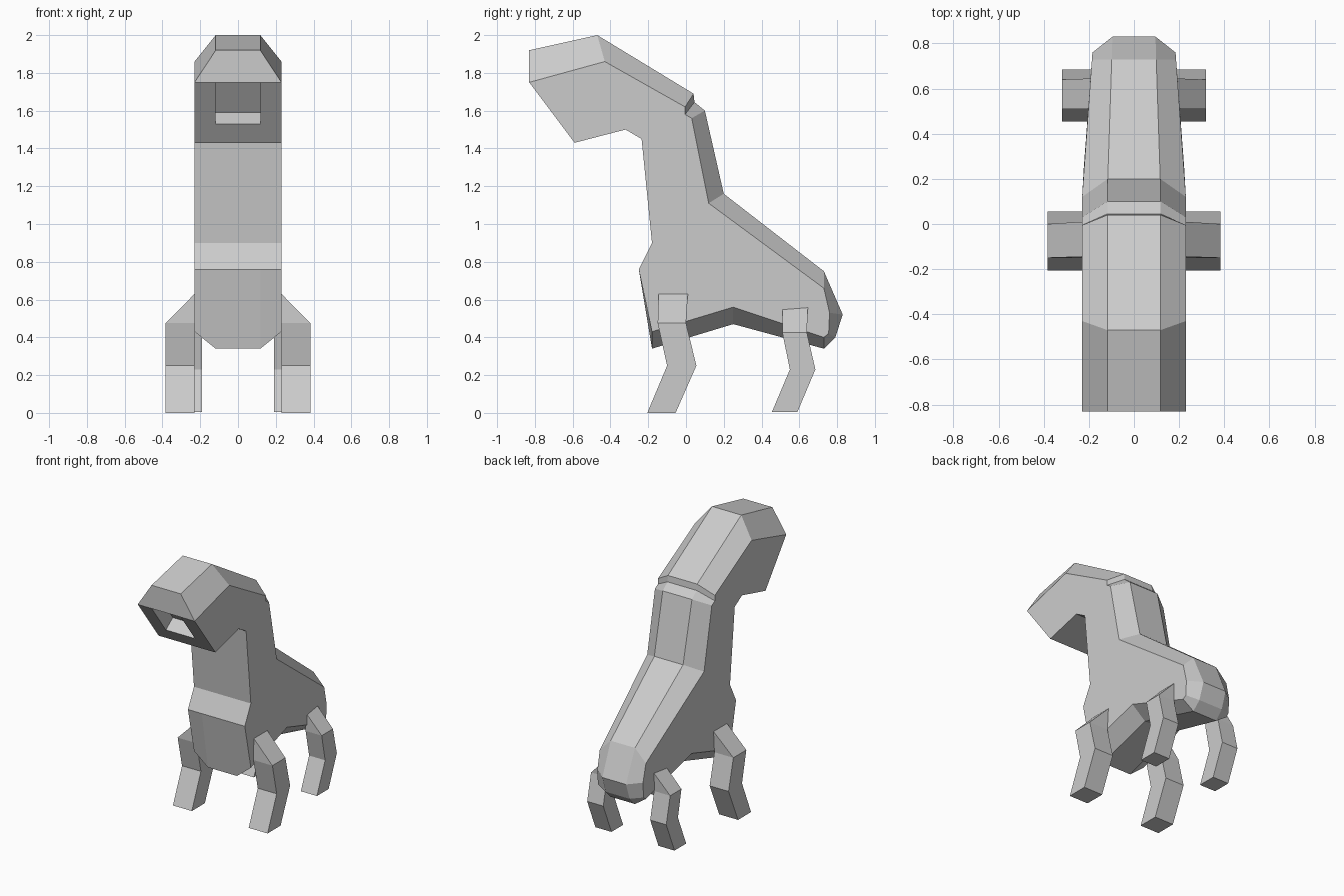
import bpy, bmesh

if "Cube" in bpy.data.objects:
    bpy.data.objects.remove(bpy.data.objects["Cube"])

grey = bpy.data.materials.new("plain grey")
grey.diffuse_color = (0.6, 0.6, 0.6, 1)
grey.use_nodes = True
grey.node_tree.nodes["Principled BSDF"].inputs["Base Color"].default_value = grey.diffuse_color


def finish(bm, name):
    bmesh.ops.remove_doubles(bm, verts=bm.verts, dist=0.0005)
    bmesh.ops.recalc_face_normals(bm, faces=bm.faces)
    mesh = bpy.data.meshes.new(name)
    bm.to_mesh(mesh)
    bm.free()
    mesh.materials.append(grey)
    bpy.context.collection.objects.link(bpy.data.objects.new(name, mesh))


# Body outline as pairs: (y, z) on the flank, (y, z) on the centre strip
OUTLINE = [
    ((-.83, 1.75), (-.83, 1.75)),   # mouth top
    ((-.665, 1.53), (-.665, 1.53)),  # mouth bottom
    ((-.59, 1.43), (-.59, 1.43)),   # chin
    ((-.32, 1.50), (-.32, 1.50)),   # jaw
    ((-.235, 1.45), (-.235, 1.45)),  # throat
    ((-.18, .90), (-.18, .90)),     # neck base
    ((-.25, .76), (-.25, .76)),     # chest
    ((-.18, .43), (-.18, .34)),     # chest bottom
    ((.25, .56), (.25, .47)),       # belly
    ((.73, .40), (.73, .34)),       # rump bottom
    ((.755, .42), (.79, .40)),
    ((.76, .53), (.83, .52)),       # rump tip
    ((.73, .66), (.73, .75)),       # rump top
    ((.12, 1.11), (.20, 1.16)),     # withers
    ((.03, 1.56), (.10, 1.60)),     # neck back
    ((-.005, 1.58), (.045, 1.645)),  # step under the head
    ((-.005, 1.62), (.04, 1.69)),   # nape
    ((-.43, 1.86), (-.47, 2.0)),    # crown
    ((-.83, 1.75), (-.83, 1.92)),   # nose
]


def taper(y):
    return max(0, y - .15) / .6


bm = bmesh.new()
rings = []
for (oy, oz), (iy, iz) in OUTLINE:
    wo, wi = .23 - .045 * taper(oy), .118 - .02 * taper(iy)
    rings.append([bm.verts.new(p) for p in (
        (-wo, oy, oz), (-wi, iy, iz), (wi, iy, iz), (wo, oy, oz))])
n = len(rings)
for i in range(n):
    a, b = rings[i], rings[(i + 1) % n]
    for k in range(3):
        if i == 0 and k == 1:
            continue                 # left open for the mouth
        if i == n - 1 and k != 1:    # flank point is shared here
            bm.faces.new((a[1], b[1], b[0]) if k == 0 else (a[2], b[3], b[2]))
        else:
            bm.faces.new((a[k], a[k + 1], b[k + 1], b[k]))

# Flanks: the last ring repeats the first flank point, so skip it
for k in (0, 3):
    bm.faces.new([r[k] for r in rings[:-1]])

# Mouth recess, sunk along the muzzle normal
rim = [rings[0][1], rings[0][2], rings[1][2], rings[1][1]]
back = [bm.verts.new((v.co.x, v.co.y + .08, v.co.z + .06)) for v in rim]
for i in range(4):
    j = (i + 1) % 4
    bm.faces.new((rim[i], rim[j], back[j], back[i]))
bm.faces.new(back)
finish(bm, "body")


# Legs: levels of (front y, back y, z); the top level is an edge on the flank
def leg(name, side, x_in, x_out, levels):
    bm = bmesh.new()
    loops = []
    for i, (y0, y1, z) in enumerate(levels):
        xo = x_in if i == 0 else x_out
        loops.append([bm.verts.new((side * x, y, z)) for x, y in (
            (x_in, y0), (xo, y0), (xo, y1), (x_in, y1))])
    bmesh.ops.remove_doubles(bm, verts=loops[0], dist=.0005)
    t, s = [v for v in bm.verts if v.is_valid and v not in sum(loops[1:], [])], loops[1]
    t.sort(key=lambda v: v.co.y)
    for f in ((t[0], s[0], s[1]), (t[1], s[2], s[3]),
              (t[0], s[1], s[2], t[1]), (t[0], t[1], s[3], s[0])):
        bm.faces.new(f)
    for a, b in zip(loops[1:], loops[2:]):
        for k in range(4):
            m = (k + 1) % 4
            bm.faces.new((a[k], a[m], b[m], b[k]))
    bm.faces.new(loops[-1])
    finish(bm, name)


for side, label in ((-1, "left"), (1, "right")):
    leg("front_leg_" + label, side, .23, .383,
        [(-.145, .01, .63), (-.15, .0, .475), (-.1, .055, .25), (-.205, -.055, 0)])
    leg("hind_leg_" + label, side, .19, .32,
        [(.51, .645, .56), (.51, .64, .425), (.55, .685, .23), (.455, .59, .005)])
